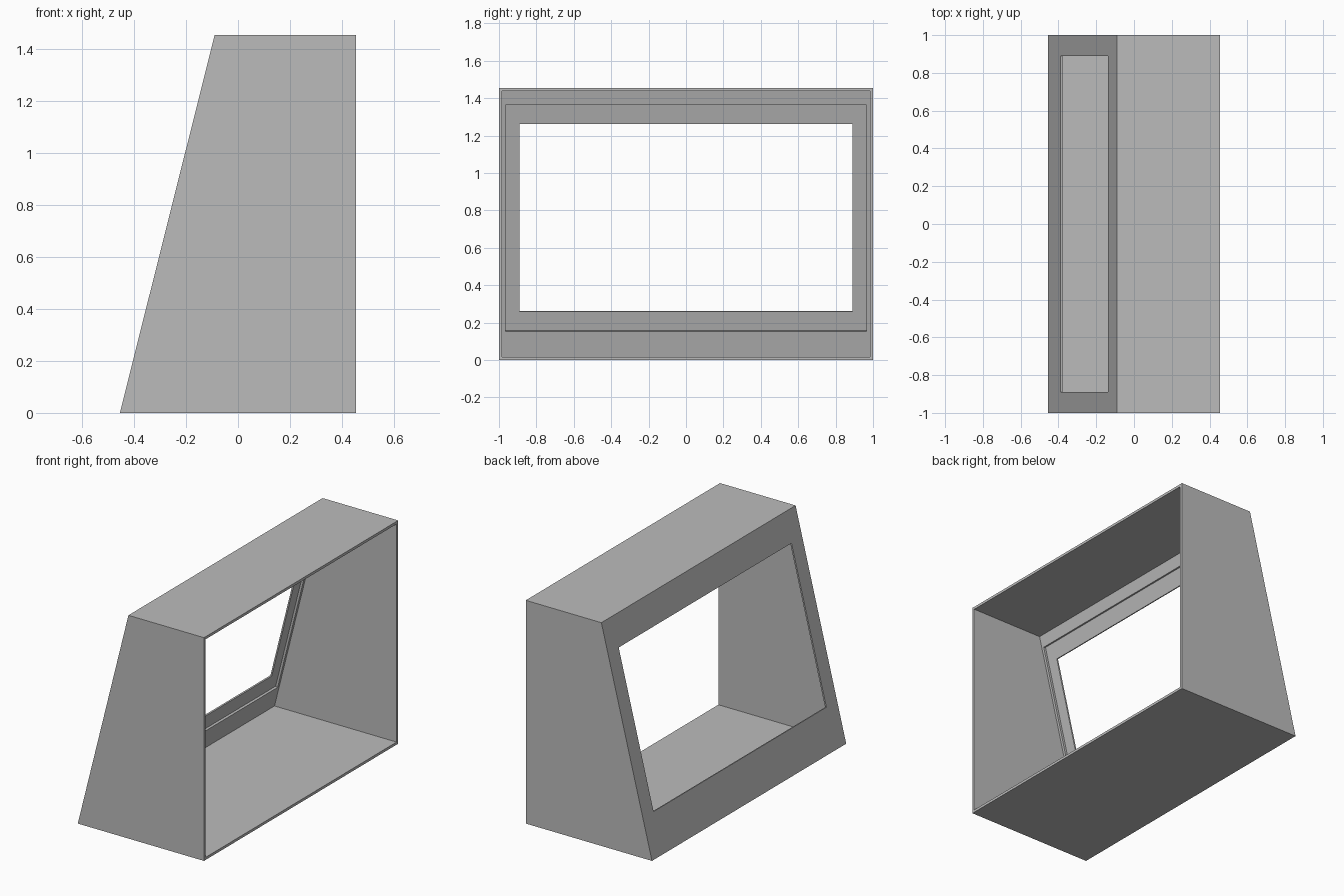
import bpy
import bmesh
import math

cube = bpy.data.objects.get("Cube")
if cube:
    bpy.data.objects.remove(cube, do_unlink=True)

# Main dimensions
HEIGHT = 1.455
BACK = 0.455          # open side
FOOT = -0.455         # bottom edge of the sloping panel
LEAN = 0.365 / HEIGHT
WALL = 0.017
PANEL = 0.025         # thickness of the sloping panel
LIP = 0.01            # thin lip left around the window
ANGLE = math.atan(LEAN)

# Single flat grey
grey = bpy.data.materials.new("light grey")
grey.use_nodes = True
colour = (0.5, 0.5, 0.5, 1)
grey.diffuse_color = colour
grey.node_tree.nodes["Principled BSDF"].inputs["Base Color"].default_value = colour


def sloped(z, depth):
    """Point on the sloping panel at outer height z, sunk inward by depth."""
    return (FOOT + LEAN * z + depth * math.cos(ANGLE), z - depth * math.sin(ANGLE))


def slope_ring(half_width, low, high, depth):
    return half_width, sloped(low, depth), sloped(high, depth)


def rim_ring(inset):
    return 1 - inset, (BACK, inset), (BACK, HEIGHT - inset)


# Rectangular rings running over the outside, through the window and back inside
drop = PANEL * math.sin(ANGLE)
rings = [
    rim_ring(0),
    slope_ring(1, 0, HEIGHT, 0),
    slope_ring(0.89, 0.262, 1.264, 0),                 # window, outside
    slope_ring(0.89, 0.262, 1.264, LIP),               # window, inside
    slope_ring(0.966, 0.16, 1.369, LIP),               # floor of the screen recess
    slope_ring(0.966, 0.16, 1.369, PANEL),             # edge of the screen recess
    slope_ring(1 - WALL, WALL + drop, HEIGHT - WALL + drop, PANEL),
    rim_ring(WALL),
]

bm = bmesh.new()
loops = []
for half, (xl, zl), (xh, zh) in rings:
    corners = [(xl, -half, zl), (xl, half, zl), (xh, half, zh), (xh, -half, zh)]
    loops.append([bm.verts.new(c) for c in corners])

# Bridge each ring to the next, closing the last onto the first
for i, ring in enumerate(loops):
    following = loops[(i + 1) % len(loops)]
    for j in range(4):
        k = (j + 1) % 4
        bm.faces.new((ring[j], ring[k], following[k], following[j]))
bmesh.ops.recalc_face_normals(bm, faces=bm.faces)

mesh = bpy.data.meshes.new("sloped_housing")
bm.to_mesh(mesh)
bm.free()
mesh.materials.append(grey)
housing = bpy.data.objects.new("sloped_housing", mesh)
bpy.context.collection.objects.link(housing)
